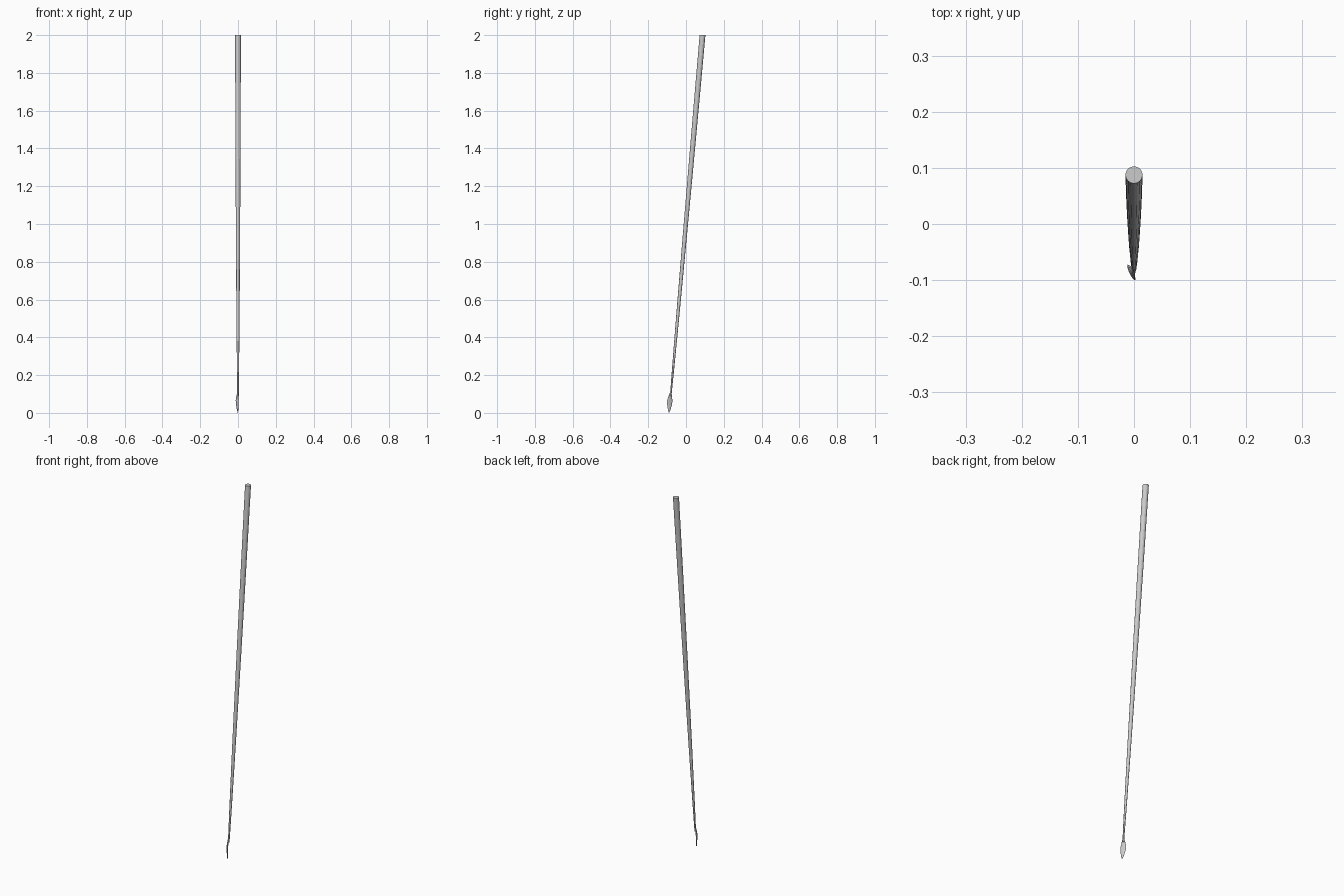
import bpy, bmesh, math

if "Cube" in bpy.data.objects:
    bpy.data.objects.remove(bpy.data.objects["Cube"])


def loft(name, rings, sides, angle=0.0):
    """Skin horizontal elliptical rings: (x, y, z, half width, half thickness)."""
    bm = bmesh.new()
    loops = []
    ca, sa = math.cos(angle), math.sin(angle)
    for x, y, z, w, t in rings:
        loop = []
        for i in range(sides):
            a = 2 * math.pi * i / sides
            u, v = w * math.cos(a), t * math.sin(a)
            loop.append(bm.verts.new((x + u * ca - v * sa, y + u * sa + v * ca, z)))
        loops.append(loop)
    for lo, hi in zip(loops, loops[1:]):
        for i in range(sides):
            j = (i + 1) % sides
            bm.faces.new((lo[i], lo[j], hi[j], hi[i]))
    bm.faces.new(loops[0][::-1])
    bm.faces.new(loops[-1])
    mesh = bpy.data.meshes.new(name)
    bm.to_mesh(mesh)
    bm.free()
    obj = bpy.data.objects.new(name, mesh)
    bpy.context.collection.objects.link(obj)
    return obj


def axis_y(z):
    return 0.0875 - 0.0882 * (2 - z)


# Leaning, tapered handle with a level cut at the top
taper = [(0.09, 0.004), (0.23, 0.0058), (0.53, 0.0085), (0.83, 0.0105),
         (1.2, 0.0125), (1.56, 0.014), (2.0, 0.0153)]
loft("handle", [(0, axis_y(z), z, r, r) for z, r in taper], 16)

# Flat leaf-shaped tip, turned slightly away from the side view
leaf = [(-0.001, -0.090, 0.0, 0.001, 0.0008),
        (-0.002, -0.089, 0.015, 0.007, 0.002),
        (-0.004, -0.087, 0.045, 0.0145, 0.003),
        (-0.005, -0.086, 0.065, 0.0155, 0.0035),
        (-0.004, -0.084, 0.085, 0.011, 0.0035),
        (-0.001, -0.081, 0.105, 0.005, 0.004),
        (0, axis_y(0.115), 0.115, 0.0042, 0.004)]
loft("leaf_tip", leaf, 10, math.radians(-65))
